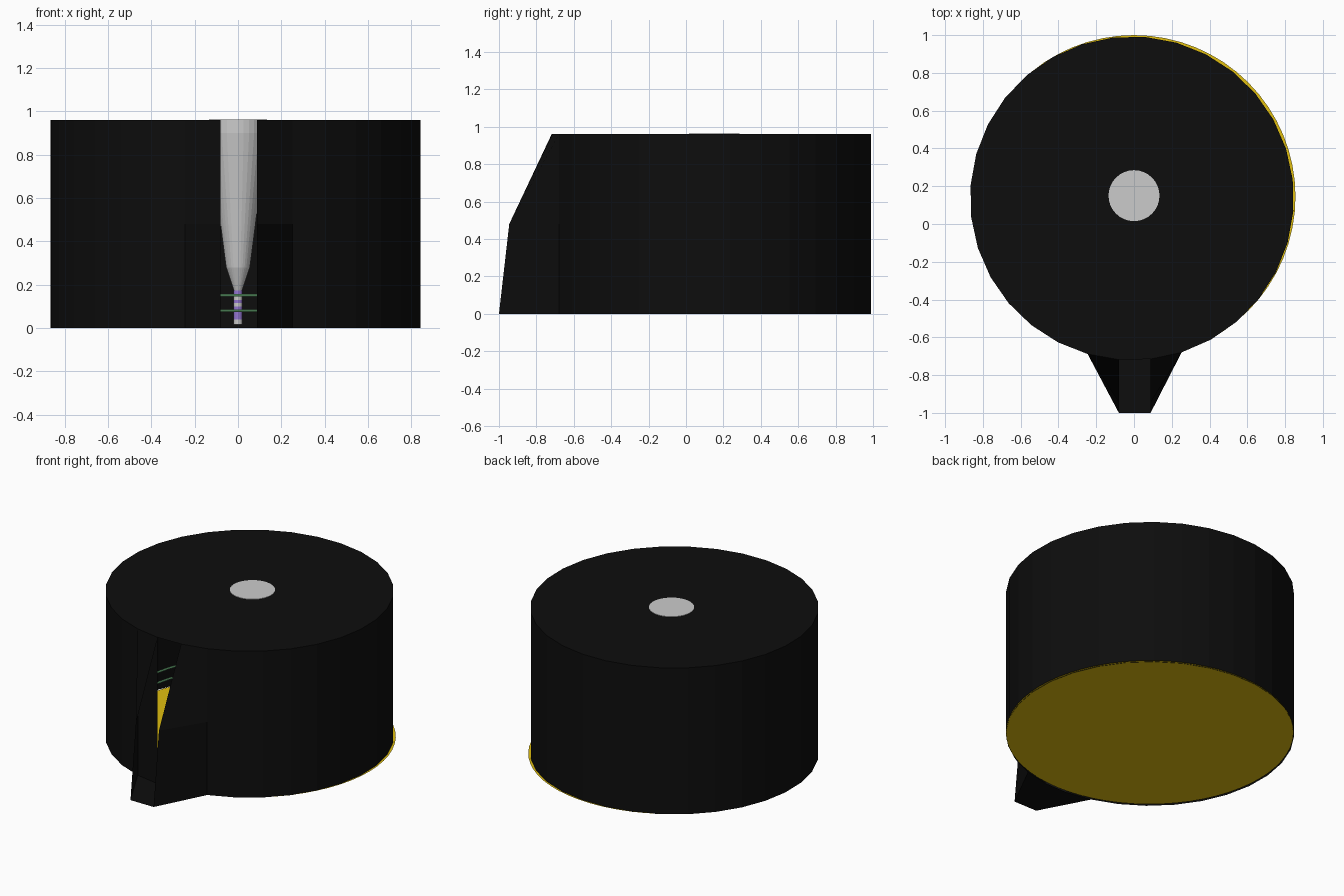
import bpy, bmesh, math

if "Cube" in bpy.data.objects:
    bpy.data.objects.remove(bpy.data.objects["Cube"])


def material(name, rgb):
    m = bpy.data.materials.new(name)
    m.diffuse_color = (*rgb, 1)
    m.use_nodes = True
    m.node_tree.nodes["Principled BSDF"].inputs["Base Color"].default_value = m.diffuse_color
    return m


BLACK = material("black", (0.004, 0.004, 0.004))
YELLOW = material("yellow", (0.75, 0.52, 0.005))
GREEN = material("green", (0.25, 0.75, 0.32))
PURPLE = material("purple", (0.3, 0.18, 0.65))
CX, CY = 0.0, 0.15          # axis of the inner parts


def finish(name, bm, mat=None):
    me = bpy.data.meshes.new(name)
    bm.to_mesh(me)
    bm.free()
    ob = bpy.data.objects.new(name, me)
    bpy.context.collection.objects.link(ob)
    if mat:
        me.materials.append(mat)
    return ob


def lathe(name, profile, mat=None, sides=32, smooth=False):
    """Closed turned part from (radius, z) points."""
    bm = bmesh.new()
    rings = [[bm.verts.new((CX + r * math.cos(2 * math.pi * i / sides),
                            CY + r * math.sin(2 * math.pi * i / sides), z))
              for i in range(sides)] for r, z in profile]
    for a, b in zip(rings, rings[1:]):
        for i in range(sides):
            j = (i + 1) % sides
            bm.faces.new((a[i], a[j], b[j], b[i])).smooth = smooth
    bm.faces.new(rings[0][::-1])
    bm.faces.new(rings[-1])
    return finish(name, bm, mat)


# Drum shell: 32 flat sides, closed top, front panel left open as a viewing slot
N, R, LEVELS = 32, 0.857, (0.0, 0.48, 0.96)
bm = bmesh.new()
rings = []
for z in LEVELS:
    ring = []
    for k in range(N):
        a = math.radians(-90 + 1.0 + (k + 0.5) * 360 / N)
        ring.append(bm.verts.new((-0.011 + R * math.cos(a), 0.136 + R * math.sin(a), z)))
    rings.append(ring)
for a, b in zip(rings, rings[1:]):
    for k in range(N - 1):
        bm.faces.new((a[k], a[k + 1], b[k + 1], b[k]))
bm.faces.new(rings[-1])

# Eyepiece hood: two flared cheeks running out from the slot, with a floor
right, left = [], []
for ring, y in zip(rings[:2], (-1.0, -0.945)):
    right.append(bm.verts.new((ring[0].co.x, y, ring[0].co.z)))
    left.append(bm.verts.new((ring[-1].co.x, y, ring[-1].co.z)))
right.append(rings[2][0])
left.append(rings[2][-1])
for tip, k in ((right, 1), (left, -2)):
    bm.faces.new((tip[0], rings[0][k], rings[1][k], tip[1]))
    bm.faces.new((tip[1], rings[1][k], rings[2][k], tip[2]))
bm.faces.new((left[0], rings[0][-2], rings[0][-1], rings[0][0], rings[0][1], right[0]))
finish("drum_shell", bm, BLACK)

# Floor disc
bm = bmesh.new()
bmesh.ops.create_circle(bm, cap_ends=True, segments=64, radius=0.855)
bmesh.ops.translate(bm, verts=bm.verts, vec=(0, 0.145, 0.002))
finish("floor_disc", bm, YELLOW)

# Tapered centre column, flush with the drum top
lathe("centre_column", [(0.018, 0.17), (0.055, 0.28), (0.08, 0.47),
                        (0.09, 0.55), (0.135, 0.9), (0.135, 0.963)], smooth=False)

# Banded tip under the column
bands = [(0.015, 0.04, None), (0.04, 0.10, PURPLE), (0.10, 0.115, None),
         (0.115, 0.13, PURPLE), (0.13, 0.155, None), (0.155, 0.172, PURPLE)]
for i, (z0, z1, mat) in enumerate(bands):
    lathe(f"tip_band_{i + 1}", [(0.02, z0), (0.02, z1)], mat, sides=16)

# Thin green rings around the inside wall
for i, z in enumerate((0.08, 0.15)):
    bpy.ops.mesh.primitive_torus_add(location=(CX, CY, z), major_radius=0.81,
                                     minor_radius=0.006, major_segments=64,
                                     minor_segments=8)
    ob = bpy.context.object
    ob.name = f"guide_ring_{i + 1}"
    ob.data.materials.append(GREEN)
